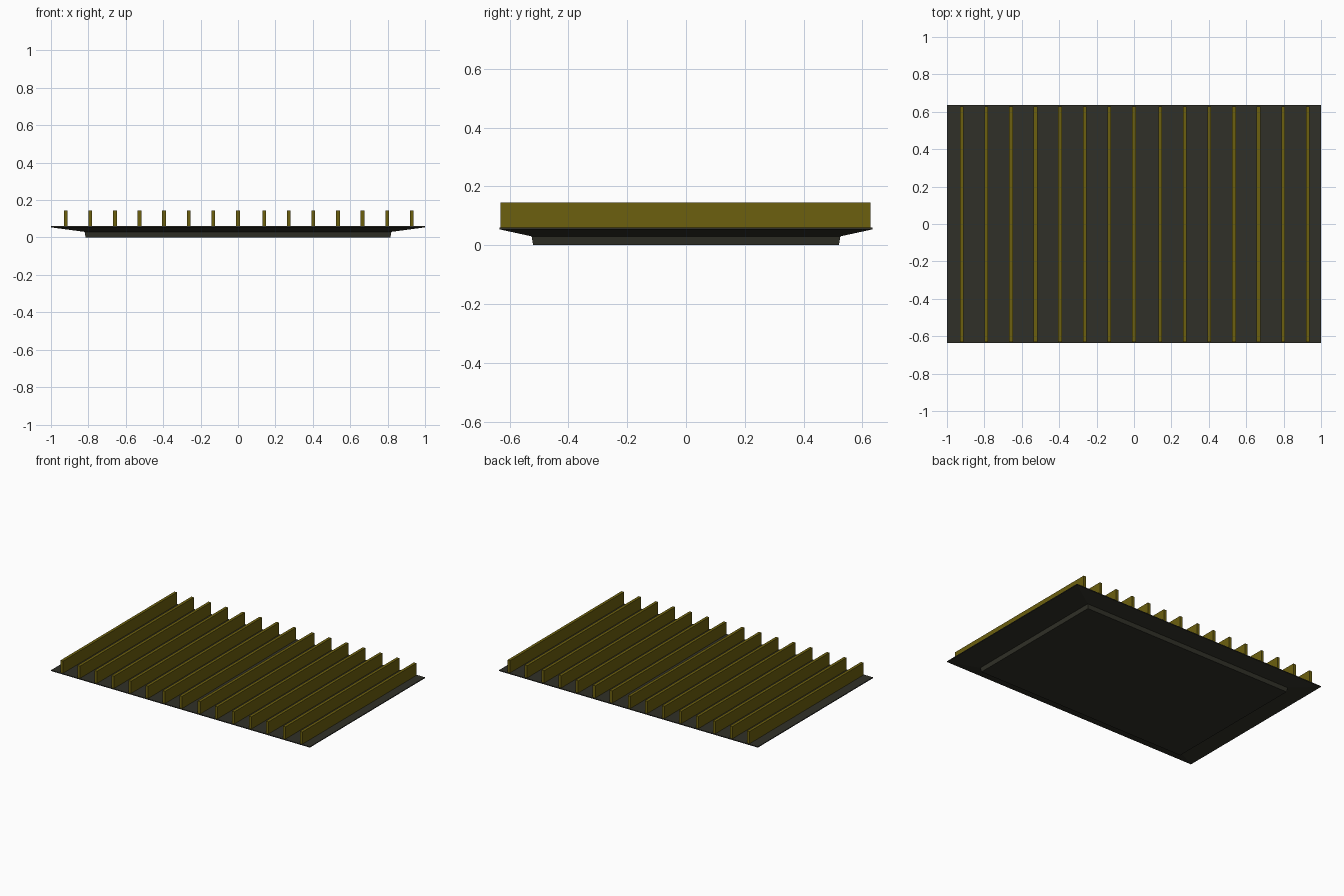
import bpy, bmesh

if "Cube" in bpy.data.objects:
    bpy.data.objects.remove(bpy.data.objects["Cube"])


def material(name, rgb):
    m = bpy.data.materials.new(name)
    m.diffuse_color = (*rgb, 1)
    m.use_nodes = True
    m.node_tree.nodes["Principled BSDF"].inputs["Base Color"].default_value = m.diffuse_color
    return m


def make_object(name, bm, mat):
    bmesh.ops.recalc_face_normals(bm, faces=bm.faces)
    me = bpy.data.meshes.new(name)
    bm.to_mesh(me)
    bm.free()
    me.materials.append(mat)
    ob = bpy.data.objects.new(name, me)
    bpy.context.collection.objects.link(ob)
    return ob


def box(name, lo, hi, mat):
    bm = bmesh.new()
    bmesh.ops.create_cube(bm, size=1)
    for v in bm.verts:
        v.co = [lo[i] if v.co[i] < 0 else hi[i] for i in range(3)]
    return make_object(name, bm, mat)


dark = material("dark olive grey", (0.030, 0.030, 0.021))
brass = material("dark brass", (0.150, 0.115, 0.0045))

# Base tray: stacked rectangles (half x, half y, z) from foot to rim
sections = [(0.815, 0.52, 0), (0.82, 0.525, 0.03),
            (1.0, 0.635, 0.054), (1.0, 0.635, 0.06)]
bm = bmesh.new()
rings = [[bm.verts.new((sx * x, sy * y, z))
          for sx, sy in ((-1, -1), (1, -1), (1, 1), (-1, 1))]
         for x, y, z in sections]
for a, b in zip(rings, rings[1:]):
    for i in range(4):
        j = (i + 1) % 4
        bm.faces.new((a[i], a[j], b[j], b[i]))
bm.faces.new(rings[0][::-1])
bm.faces.new(rings[-1])
make_object("base_tray", bm, dark)

# Upright slats: eight on the left, seven on the right after a wider gap
PITCH = 0.1315
slats = [-0.921 + PITCH * i for i in range(8)] + [0.14 + PITCH * i for i in range(7)]
for n, x in enumerate(slats, 1):
    box(f"slat_{n:02d}", (x - 0.01, -0.63, 0.058), (x + 0.01, 0.628, 0.145), brass)
